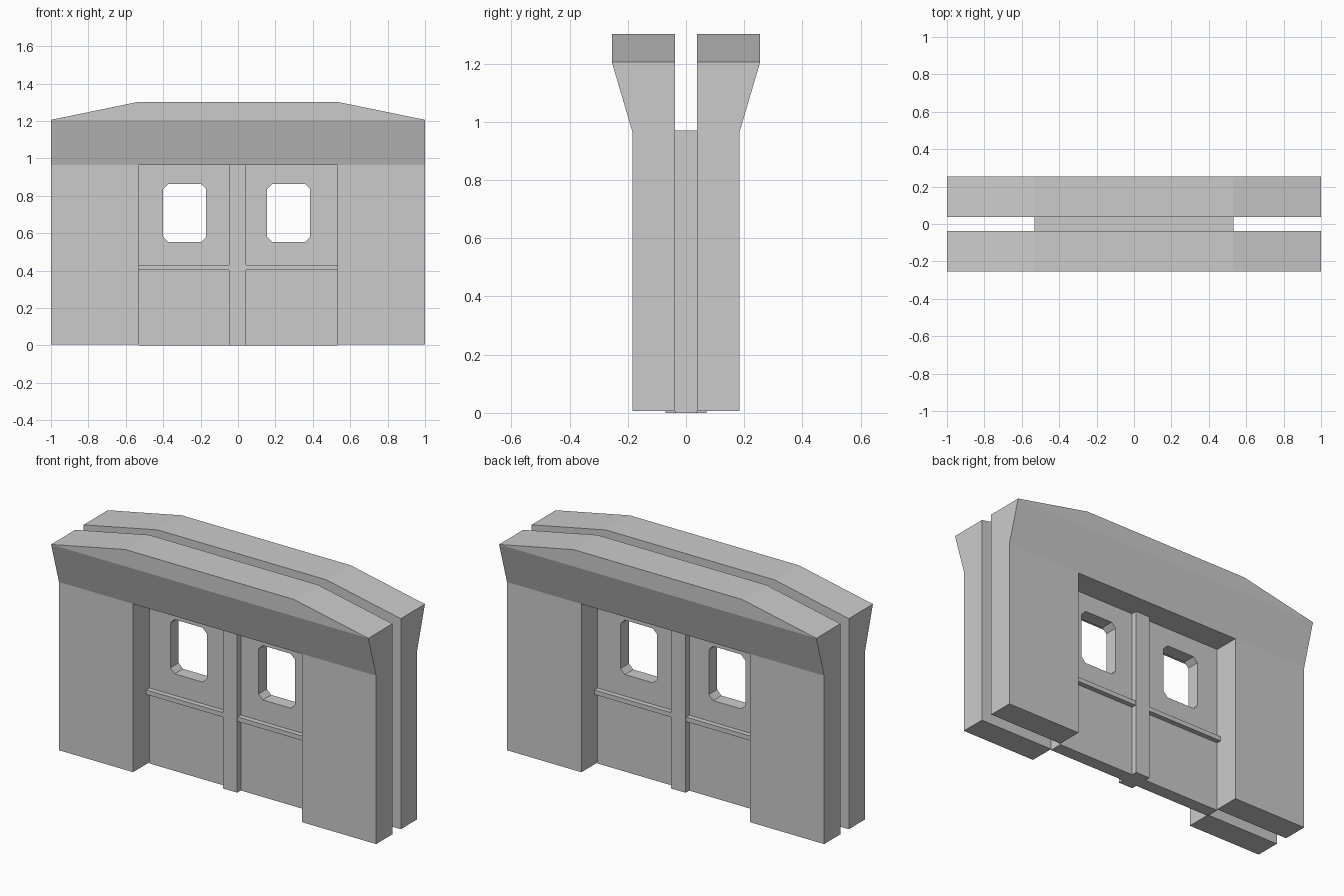
import bpy, bmesh

if "Cube" in bpy.data.objects:
    bpy.data.objects.remove(bpy.data.objects["Cube"])

INNER, OUTER, FLARE = 0.0375, 0.184, 0.255   # depths of wall faces from the centre
LINTEL, EAVE, TOP = 0.965, 1.206, 1.302      # heights


def slab(name, points, faces, y0, y1, front_y=None):
    """Thicken connected faces in the xz plane; front_y overrides the front depth per point."""
    front_y = front_y or (lambda z: y0)
    bm = bmesh.new()
    front = [bm.verts.new((x, front_y(z), z)) for x, z in points]
    back = [bm.verts.new((x, y1, z)) for x, z in points]
    edges = [(f[i - 1], f[i]) for f in faces for i in range(len(f))]
    for f in faces:
        bm.faces.new([front[i] for i in f])
        bm.faces.new([back[i] for i in reversed(f)])
    for a, b in edges:
        if (b, a) not in edges:
            bm.faces.new((front[b], front[a], back[a], back[b]))
    bmesh.ops.recalc_face_normals(bm, faces=bm.faces)
    mesh = bpy.data.meshes.new(name)
    bm.to_mesh(mesh)
    bm.free()
    obj = bpy.data.objects.new(name, mesh)
    bpy.context.collection.objects.link(obj)
    return obj


def box(name, x0, x1, y0, y1, z0, z1):
    return slab(name, [(x0, z0), (x1, z0), (x1, z1), (x0, z1)], [(0, 1, 2, 3)], y0, y1)


def mirror_y(obj):
    mod = obj.modifiers.new("Mirror", 'MIRROR')
    mod.use_axis = (False, True, False)


# Wall with doorway, flared header and sloped top, mirrored to the back
wall_points = [(-1, 0.006), (-0.533, 0.006), (0.531, 0.006), (1, 0.006),
               (-1, LINTEL), (-0.533, LINTEL), (0.531, LINTEL), (1, LINTEL),
               (-1, EAVE), (1, EAVE), (0.531, TOP), (-0.533, TOP)]
wall_faces = [(0, 1, 5, 4), (2, 3, 7, 6), (4, 5, 6, 7, 9, 8), (8, 9, 10, 11)]
wall = slab("wall", wall_points, wall_faces, -OUTER, -INNER,
            lambda z: -FLARE if z > 1 else -OUTER)
mirror_y(wall)

# Door slab with two chamfered windows cut through
door = box("door", -0.533, 0.531, -INNER, INNER, 0, 0.97)
for cx in (-0.285, 0.271):
    w, z0, z1, c = 0.115, 0.553, 0.863, 0.027
    outline = [(cx - w + c, z0), (cx + w - c, z0), (cx + w, z0 + c), (cx + w, z1 - c),
               (cx + w - c, z1), (cx - w + c, z1), (cx - w, z1 - c), (cx - w, z0 + c)]
    cutter = slab("window_cutter", outline, [tuple(range(8))], -0.2, 0.2)
    cutter.hide_render = True
    mod = door.modifiers.new("Window", 'BOOLEAN')
    mod.operation, mod.solver, mod.object = 'DIFFERENCE', 'EXACT', cutter
    bpy.context.view_layer.objects.active = door
    bpy.ops.object.modifier_apply(modifier=mod.name)
    bpy.data.objects.remove(cutter)

# Centre post and horizontal rails on both faces of the door
mirror_y(box("centre_post", -0.047, 0.044, -0.07, -INNER, 0, LINTEL))
mirror_y(box("left_rail", -0.533, -0.047, -0.066, -INNER, 0.404, 0.43))
mirror_y(box("right_rail", 0.044, 0.531, -0.066, -INNER, 0.404, 0.43))
